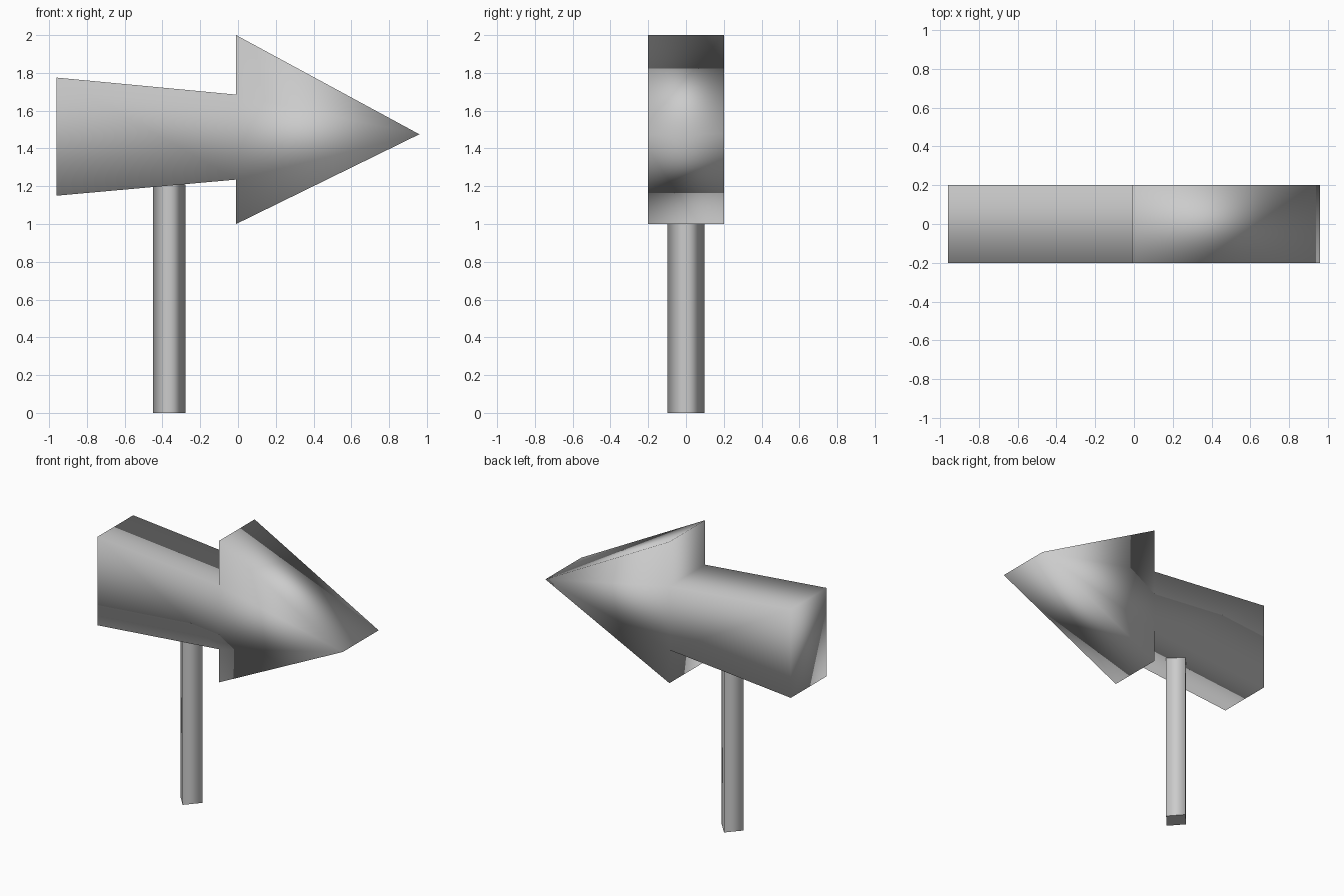
import bpy
import bmesh
from math import cos, sin, pi, radians

cube = bpy.data.objects.get("Cube")
if cube:
    bpy.data.objects.remove(cube, do_unlink=True)

# Single plain grey material
grey = bpy.data.materials.new("plain_grey")
grey.use_nodes = True
colour = (0.6, 0.6, 0.6, 1)
grey.diffuse_color = colour
grey.node_tree.nodes["Principled BSDF"].inputs["Base Color"].default_value = colour


def extrude_profile(name, points, offset):
    """Extrude a flat closed profile along an offset into a solid object."""
    bm = bmesh.new()
    face = bm.faces.new([bm.verts.new(p) for p in points])
    result = bmesh.ops.extrude_face_region(bm, geom=[face], use_keep_orig=True)
    moved = [v for v in result["geom"] if isinstance(v, bmesh.types.BMVert)]
    bmesh.ops.translate(bm, vec=offset, verts=moved)
    bmesh.ops.recalc_face_normals(bm, faces=bm.faces)
    mesh = bpy.data.meshes.new(name)
    bm.to_mesh(mesh)
    bm.free()
    mesh.materials.append(grey)
    obj = bpy.data.objects.new(name, mesh)
    bpy.context.collection.objects.link(obj)
    bpy.ops.object.select_all(action="DESELECT")
    obj.select_set(True)
    bpy.context.view_layer.objects.active = obj
    return obj


# Arrow board: tapering tail and wide triangular head, softly shaded throughout
outline = [(-0.96, 1.15), (-0.01, 1.235), (-0.01, 1.0), (0.96, 1.475),
           (-0.01, 2.0), (-0.01, 1.685), (-0.96, 1.775)]
extrude_profile("arrow_board", [(x, -0.2, z) for x, z in outline], (0, 0.4, 0))
bpy.ops.object.shade_smooth()

# Four-sided post set corner-on, with smooth sides and sharp ends
corners = [(-0.365 + 0.086 * cos(i * pi / 2), 0.097 * sin(i * pi / 2), 0)
           for i in range(4)]
extrude_profile("post", corners, (0, 0, 1.21))
post = bpy.context.object
bpy.ops.object.shade_smooth()
for edge in post.data.edges:
    a, b = (post.data.vertices[i].co for i in edge.vertices)
    edge.use_edge_sharp = abs(a.z - b.z) < 0.01
